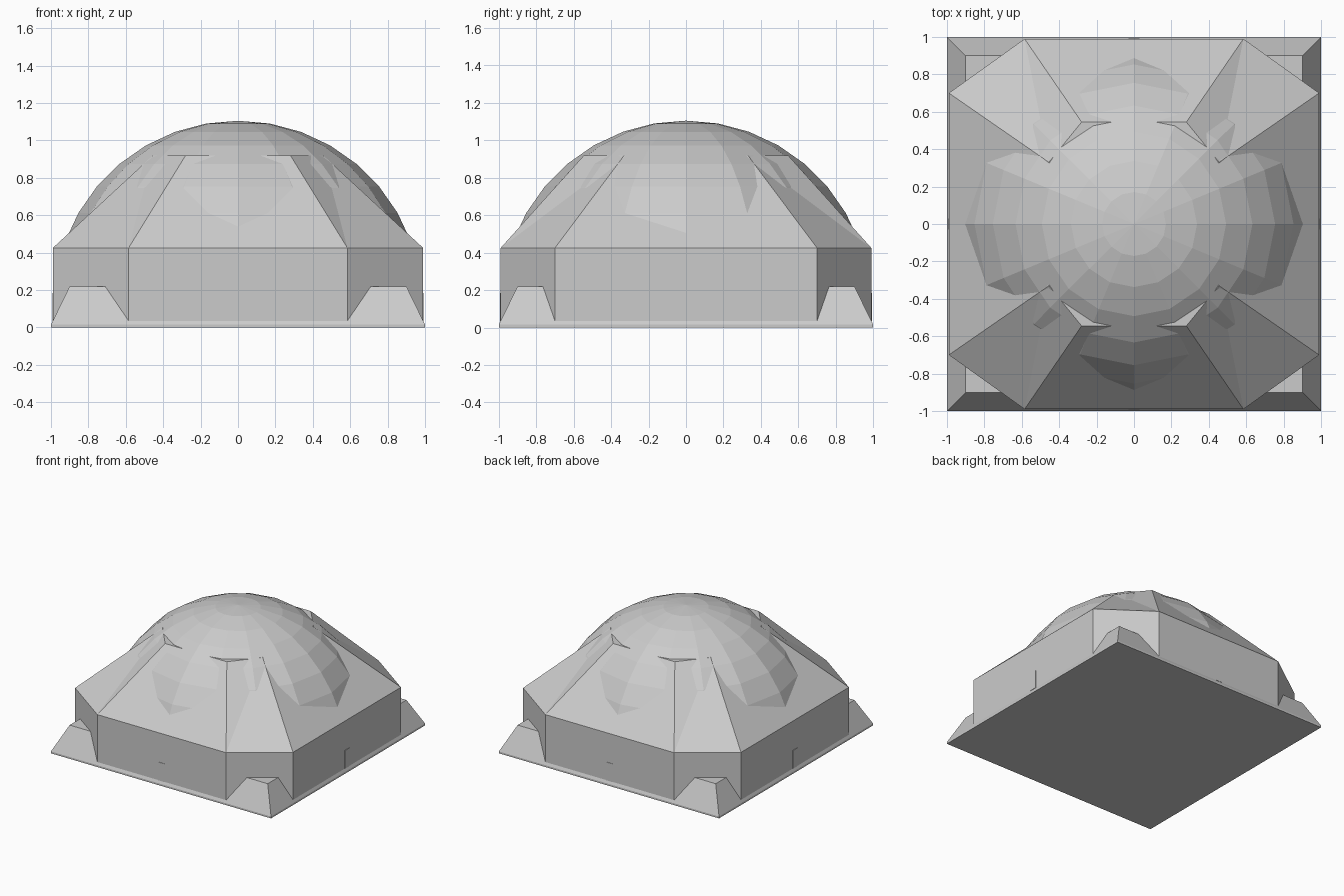
import bpy, bmesh, math

if "Cube" in bpy.data.objects:
    bpy.data.objects.remove(bpy.data.objects["Cube"])


def make_object(name, verts, faces):
    mesh = bpy.data.meshes.new(name)
    mesh.from_pydata(verts, [], faces)
    bm = bmesh.new()
    bm.from_mesh(mesh)
    bmesh.ops.recalc_face_normals(bm, faces=bm.faces)
    bm.to_mesh(mesh)
    bm.free()
    obj = bpy.data.objects.new(name, mesh)
    bpy.context.collection.objects.link(obj)
    return obj


def loft(name, loops, split_corners=False):
    """Stack equal-length loops into a closed solid."""
    n = len(loops[0])
    verts = [v for loop in loops for v in loop]
    faces = [list(range(n)), list(range((len(loops) - 1) * n, len(loops) * n))]
    for k in range(len(loops) - 1):
        for i in range(n):
            j = (i + 1) % n
            a, b, c, d = k * n + i, k * n + j, (k + 1) * n + j, (k + 1) * n + i
            if split_corners and k == 1 and i % 4 == 0:
                faces += [(a, b, d), (b, c, d)]
            elif split_corners and k == 1 and i % 4 == 2:
                faces += [(a, b, c), (a, c, d)]
            else:
                faces.append((a, b, c, d))
    return make_object(name, verts, faces)


def square(r, z):
    return [(r, r, z), (-r, r, z), (-r, -r, z), (r, -r, z)]


def octagon(side, front, z):
    """side = corner on the +x wall, front = corner on the +y wall."""
    (a, b), (c, d) = side, front
    return [(x, y, z) for x, y in (
        (a, b), (c, d), (-c, d), (-a, b), (-a, -b), (-c, -d), (c, -d), (a, -b))]


# Square plinth with sloping sides
loft("plinth", [square(1, 0), square(1, 0.015), square(0.9, 0.22)])

# Eight-sided walls and sloping roof
wide = ((0.99, 0.70), (0.585, 0.99))
loft("walls_and_roof", [octagon(*wide, 0.015), octagon(*wide, 0.425),
                        octagon((0.455, 0.33), (0.28, 0.545), 0.92)],
     split_corners=True)

# Faceted dome emerging through the roof
R, CZ, SEG = 0.985, 0.12, 16
rings = []
for k in range(9, 0, -1):
    t = math.radians(10 * k)
    rings.append([(R * math.sin(t) * math.cos(2 * math.pi * i / SEG),
                   R * math.sin(t) * math.sin(2 * math.pi * i / SEG),
                   CZ + R * math.cos(t)) for i in range(SEG)])
# the lowest ring is tucked in so it stays behind the walls
rings[0] = [(x * 0.95, y * 0.95, z) for x, y, z in rings[0]]
dome = loft("dome", rings)
bm = bmesh.new()
bm.from_mesh(dome.data)
cap = max(bm.faces, key=lambda f: f.calc_center_median().z)
bmesh.ops.poke(bm, faces=[cap])
max(bm.verts, key=lambda v: (len(v.link_edges), v.co.z)).co.z = CZ + R
bm.to_mesh(dome.data)
bm.free()

# Small flush door in the middle of each wall
for i in range(4):
    bpy.ops.mesh.primitive_cube_add(size=1)
    door = bpy.context.object
    door.name = "door"
    a = i * math.pi / 2
    door.location = (0.988 * math.cos(a), 0.988 * math.sin(a), 0.11)
    door.rotation_euler.z = a
    door.scale = (0.01, 0.06, 0.15)
